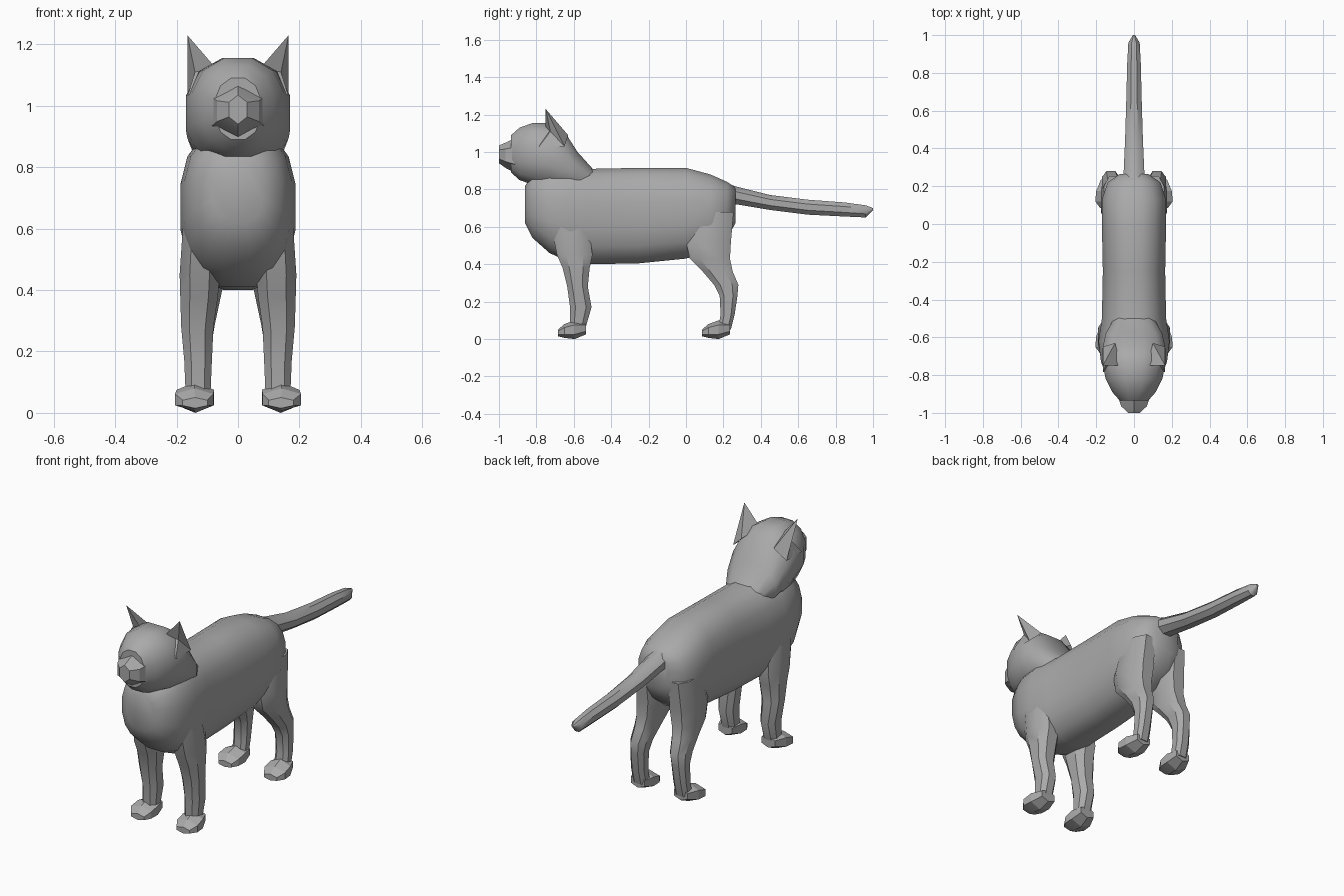
import bpy, bmesh, math
from mathutils import Vector

cube = bpy.data.objects.get("Cube")
if cube:
    bpy.data.objects.remove(cube, do_unlink=True)

grey = bpy.data.materials.new("plain_grey")
grey.use_nodes = True
grey.diffuse_color = (0.4, 0.4, 0.4, 1)
grey.node_tree.nodes["Principled BSDF"].inputs["Base Color"].default_value = (0.4, 0.4, 0.4, 1)


def finish(name, bm, angle):
    """Turn a bmesh into a shaded object."""
    bmesh.ops.recalc_face_normals(bm, faces=bm.faces)
    mesh = bpy.data.meshes.new(name)
    bm.to_mesh(mesh)
    bm.free()
    mesh.materials.append(grey)
    obj = bpy.data.objects.new(name, mesh)
    bpy.context.collection.objects.link(obj)
    bpy.ops.object.select_all(action='DESELECT')
    obj.select_set(True)
    bpy.context.view_layer.objects.active = obj
    if angle:
        bpy.ops.object.shade_smooth_by_angle(angle=math.radians(angle))
    return obj


def ring(sides, power):
    """Rounded polygon that fills the square from -1 to 1."""
    pts = []
    for i in range(sides):
        t = 2 * math.pi * (i + 0.5) / sides
        c, s = math.cos(t), math.sin(t)
        pts.append((math.copysign(abs(c) ** power, c), math.copysign(abs(s) ** power, s)))
    ma, mb = max(p[0] for p in pts), max(p[1] for p in pts)
    return [(a / ma, b / mb) for a, b in pts]


def loft(name, axis, sections, sides=12, power=1.0, side=1, angle=35):
    """Skin sections (position, x low, x high, other low, other high) along y or z."""
    bm = bmesh.new()
    shape = ring(sides, power)
    rows = []
    for p, x0, x1, o0, o1 in sections:
        row = []
        for a, b in shape:
            x = side * ((x0 + x1) / 2 + a * (x1 - x0) / 2)
            o = (o0 + o1) / 2 + b * (o1 - o0) / 2
            row.append(bm.verts.new((x, p, o) if axis == 'y' else (x, o, p)))
        rows.append(row)
    for r, s in zip(rows, rows[1:]):
        for i in range(sides):
            j = (i + 1) % sides
            bm.faces.new((r[i], r[j], s[j], s[i]))
    bm.faces.new(rows[0])
    bm.faces.new(rows[-1])
    return finish(name, bm, angle)


def centred(rows):
    return [(y, -w, w, lo, hi) for y, w, lo, hi in rows]


# Body: chest to rump
loft("body", 'y', centred([
    (-0.86, 0.08, 0.62, 0.82), (-0.82, 0.14, 0.54, 0.88), (-0.73, 0.175, 0.46, 0.92),
    (-0.62, 0.188, 0.41, 0.93), (-0.5, 0.17, 0.4, 0.91), (-0.25, 0.165, 0.405, 0.915),
    (0.0, 0.17, 0.43, 0.915), (0.13, 0.17, 0.47, 0.88), (0.22, 0.14, 0.54, 0.84),
    (0.265, 0.075, 0.62, 0.81)]), sides=16, power=0.8, angle=60)

# Head and neck, then the angular muzzle
loft("head", 'y', centred([
    (-0.935, 0.075, 0.89, 1.09), (-0.89, 0.115, 0.85, 1.13), (-0.82, 0.15, 0.825, 1.155),
    (-0.72, 0.17, 0.8, 1.155), (-0.65, 0.165, 0.78, 1.11), (-0.58, 0.15, 0.78, 1.0),
    (-0.49, 0.1, 0.78, 0.9)]), sides=12, power=0.9, angle=40)
loft("muzzle", 'y', centred([
    (-1.0, 0.03, 0.94, 1.035), (-0.965, 0.068, 0.915, 1.05), (-0.9, 0.09, 0.88, 1.08)]),
    sides=6, angle=20)

# Tail
loft("tail", 'y', centred([
    (0.17, 0.065, 0.72, 0.85), (0.27, 0.055, 0.72, 0.815), (0.45, 0.047, 0.69, 0.77),
    (0.65, 0.041, 0.665, 0.745), (0.85, 0.036, 0.655, 0.73), (0.96, 0.03, 0.65, 0.715),
    (1.0, 0.006, 0.69, 0.7)]), sides=8, angle=40)

# Leg sections by height
front_leg = [
    (0.6, 0.06, 0.18, -0.72, -0.52), (0.45, 0.06, 0.19, -0.69, -0.5),
    (0.38, 0.065, 0.188, -0.66, -0.515), (0.28, 0.08, 0.185, -0.635, -0.525),
    (0.17, 0.085, 0.175, -0.62, -0.505), (0.05, 0.09, 0.17, -0.62, -0.54)]
hind_leg = [
    (0.68, 0.04, 0.16, 0.04, 0.255), (0.52, 0.03, 0.175, 0.0, 0.24),
    (0.43, 0.045, 0.172, 0.02, 0.235), (0.36, 0.06, 0.17, 0.09, 0.25),
    (0.29, 0.075, 0.17, 0.15, 0.28), (0.23, 0.085, 0.168, 0.18, 0.275),
    (0.13, 0.09, 0.17, 0.185, 0.26), (0.05, 0.09, 0.17, 0.17, 0.24)]
paw = [
    (0.0, 0.1, 0.18, 0.015, 0.05), (0.035, 0.08, 0.205, 0.006, 0.08),
    (0.09, 0.078, 0.2, 0.0, 0.1), (0.15, 0.09, 0.175, 0.025, 0.09)]


def ear(name, side):
    """Hollow pointed ear, open toward the front and outside."""
    points = [(0.07, -0.75, 1.12), (0.165, -0.785, 1.03), (0.165, -0.65, 1.03),
              (0.1, -0.63, 1.09), (0.165, -0.75, 1.23), (0.14, -0.725, 1.11)]
    bm = bmesh.new()
    v = [bm.verts.new((side * x, y, z)) for x, y, z in points]
    inner, outer, rear, back, tip, hollow = v
    for a, b in ((inner, back), (back, rear)):
        bm.faces.new((a, b, tip))
    for a, b in ((inner, outer), (outer, rear), (rear, tip), (tip, inner)):
        bm.faces.new((a, b, hollow))
    bm.faces.new((inner, outer, rear, back))
    finish(name, bm, 0)


for label, side in (("left", 1), ("right", -1)):
    loft(f"{label}_front_leg", 'z', front_leg, 8, 0.8, side, 35)
    loft(f"{label}_hind_leg", 'z', hind_leg, 8, 0.8, side, 35)
    for end, start in (("front", -0.685), ("hind", 0.085)):
        rows = [(start + y, *rest) for y, *rest in paw]
        loft(f"{label}_{end}_paw", 'y', rows, 6, 1.0, side, 15)
    ear(f"{label}_ear", side)
